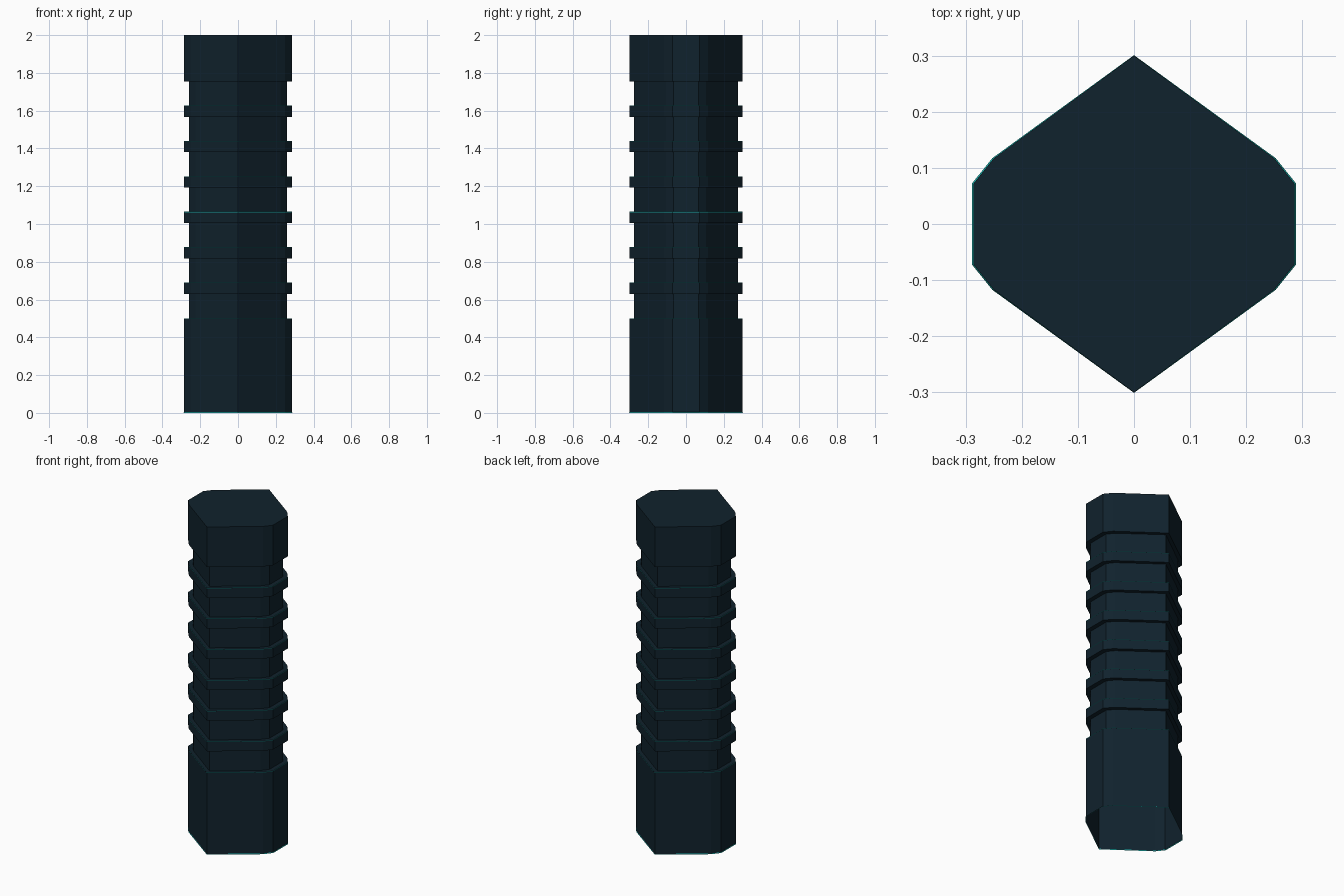
import bpy, bmesh

if "Cube" in bpy.data.objects:
    bpy.data.objects.remove(bpy.data.objects["Cube"])


def material(name, rgb):
    m = bpy.data.materials.new(name)
    m.diffuse_color = (*rgb, 1)
    m.use_nodes = True
    m.node_tree.nodes["Principled BSDF"].inputs["Base Color"].default_value = m.diffuse_color
    return m


dark = material("dark slate", (0.0052, 0.016, 0.026))
teal = material("teal trim", (0.01, 0.42, 0.40))

# Ten-sided outline: one quarter mirrored to the rest
right = [(0.0, -0.30), (0.25, -0.117), (0.286, -0.072),
         (0.286, 0.072), (0.25, 0.117), (0.0, 0.30)]
outline = right + [(-x, y) for x, y in reversed(right[1:-1])]
FULL, GROOVE, FLARE = (1, 1), (0.905, 0.915), (1.01, 1.003)

# Rings from bottom to top: height, scale, and whether the band below is teal
rings = [(0, FLARE, False), (0.004, FULL, True),
         (0.497, FULL, False), (0.5, FULL, True), (0.5, GROOVE, False)]
for i in range(6):
    z = 0.63 + 0.1875 * i
    rings += [(z, GROOVE, False), (z, FULL, False),
              (z + 0.057, FULL, False), (z + 0.06, FULL, True),
              (z + 0.06, GROOVE, False)]
rings += [(1.755, GROOVE, False), (1.755, FULL, False), (2.0, FULL, False)]

# Ribbed column, open underneath and capped on top
bm = bmesh.new()
previous = None
n = len(outline)
for z, (sx, sy), is_teal in rings:
    ring = [bm.verts.new((x * sx, y * sy, z)) for x, y in outline]
    if previous:
        for k in range(n):
            j = (k + 1) % n
            f = bm.faces.new((previous[k], previous[j], ring[j], ring[k]))
            f.material_index = int(is_teal)
    previous = ring
bm.faces.new(previous)

mesh = bpy.data.meshes.new("ribbed_column")
bm.to_mesh(mesh)
bm.free()
mesh.materials.append(dark)
mesh.materials.append(teal)
column = bpy.data.objects.new("ribbed_column", mesh)
bpy.context.collection.objects.link(column)
